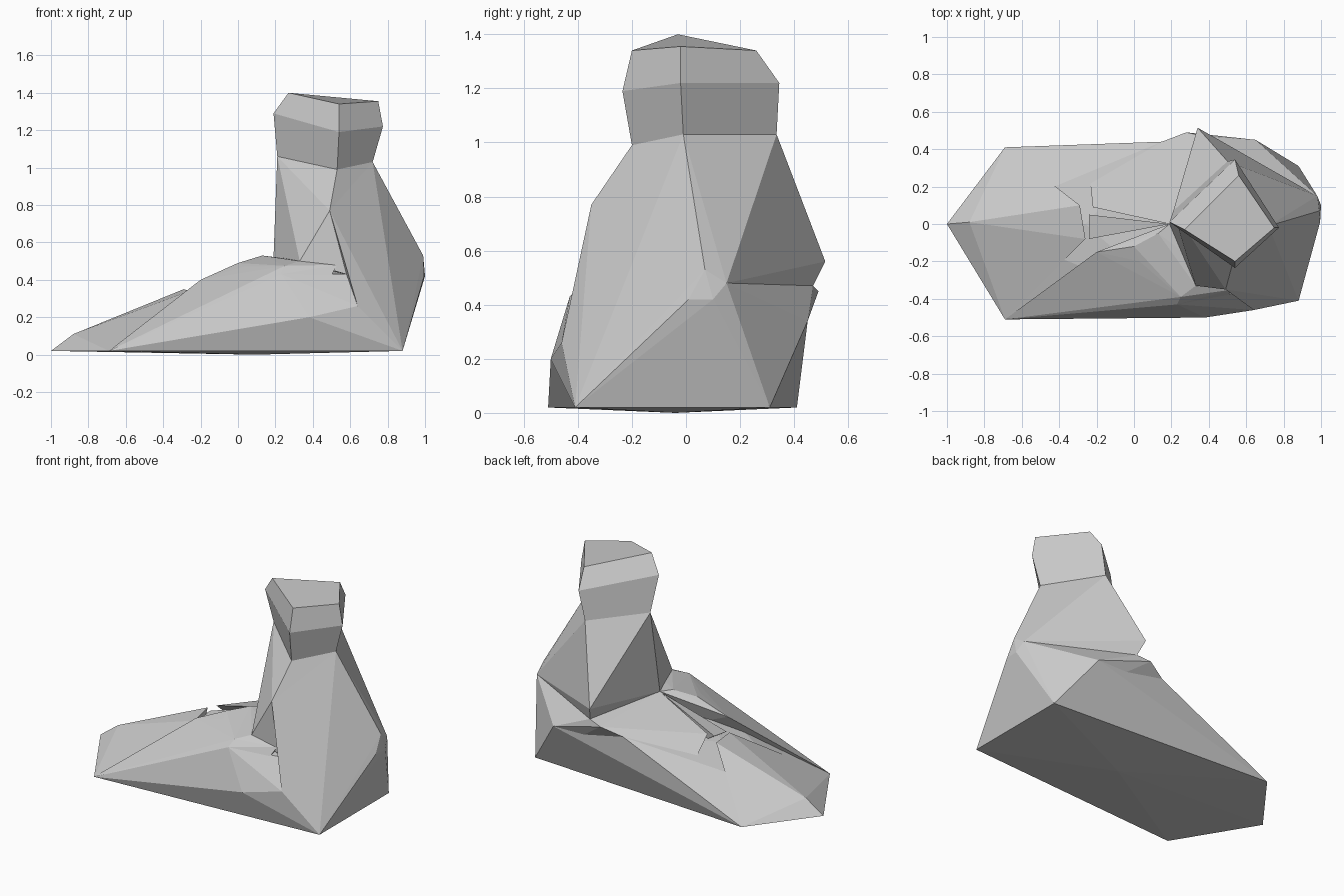
import bpy
import bmesh

default_cube = bpy.data.objects.get("Cube")
if default_cube:
    bpy.data.objects.remove(default_cube, do_unlink=True)

# Plain stone material
stone_color = (.6, .6, .6, 1)
stone = bpy.data.materials.new("grey stone")
stone.use_nodes = True
stone.diffuse_color = stone_color
shader = stone.node_tree.nodes["Principled BSDF"]
shader.inputs["Base Color"].default_value = stone_color
shader.inputs["Roughness"].default_value = .9


def finish(name, bm):
    """Turn a bmesh into a flat shaded stone object."""
    bmesh.ops.recalc_face_normals(bm, faces=bm.faces)
    mesh = bpy.data.meshes.new(name)
    bm.to_mesh(mesh)
    bm.free()
    mesh.materials.append(stone)
    rock = bpy.data.objects.new(name, mesh)
    bpy.context.collection.objects.link(rock)
    return rock


def chiselled_rock(name, corners):
    """Faceted boulder wrapped tightly around a few corner points."""
    bm = bmesh.new()
    for corner in corners:
        bm.verts.new(corner)
    result = bmesh.ops.convex_hull(bm, input=bm.verts)
    loose = {v for v in result["geom_interior"] + result["geom_unused"]
             if isinstance(v, bmesh.types.BMVert)}
    bmesh.ops.delete(bm, geom=list(loose), context="VERTS")
    return finish(name, bm)


def stacked_rock(name, rings):
    """Column of facets bridging matching rings, closed at both ends."""
    bm = bmesh.new()
    loops = [[bm.verts.new(corner) for corner in ring] for ring in rings]
    for lower, upper in zip(loops, loops[1:]):
        for i in range(len(lower)):
            j = (i + 1) % len(lower)
            bm.faces.new((lower[i], lower[j], upper[j], upper[i]))
    bm.faces.new(loops[0][::-1])
    bm.faces.new(loops[-1])
    return finish(name, bm)


# Rings run left edge, front edge, heel edge, back edge
neck = [(.21, .07, 1.06), (.53, -.2, .99), (.72, -.01, 1.03), (.5, .335, 1.03)]
brow = [(.19, .01, 1.29), (.54, -.235, 1.19), (.775, -.02, 1.22), (.54, .345, 1.22)]
crown = [(.27, -.03, 1.4), (.54, -.2, 1.34), (.75, -.02, 1.355), (.56, .26, 1.34)]
stacked_rock("tower_head", [neck, brow, crown])

# Points where the tower meets the base
tower_front = (.49, -.35, .77)
tower_foot = (.58, -.36, .43)
shoulder = (.99, .07, .53)
shoulder_back = (.98, .15, .48)
overhang = (.37, .47, .47)
summit = (.19, 0, .52)

# Flaring column below the neck, with an overhanging skirt at the back
chiselled_rock("tower_column", neck + [
    tower_front, (.33, -.33, .5), tower_foot, summit,
    (.34, .515, .56), shoulder, shoulder_back, overhang,
])

# Ground outline shared by the foundation and the toe
toe_tip = (-1, 0, .02)
toe_front = (-.69, -.51, .02)
toe_back = (-.69, .41, .02)
heel_front = (.88, -.41, .02)
heel_back = (.88, .31, .02)

# Points on the heel and the sides of the base
heel_ledge = [(.995, .01, .42), (1, .1, .42)]
hip = (.64, -.46, .26)
flank = (.38, -.5, .2)
back_bulge = (.65, .45, .34)
back_rim = (.28, .49, .45)
back_slope = (.15, .44, .4)
back_dip = (-.24, .28, .25)

# Foundation with a slightly bulging underside
chiselled_rock("foundation", [
    toe_tip, toe_front, toe_back, heel_front, heel_back, (.09, -.04, 0),
    flank, hip, tower_foot, shoulder_back, back_bulge,
    back_slope, back_dip, (-.13, -.485, .11), (.23, -.43, .43),
    (-.26, 0, .31), (-.88, .01, .1),
] + heel_ledge)

# Heel side running smoothly from the column down to the ledge
chiselled_rock("heel_flank", heel_ledge + [
    tower_front, neck[2], tower_foot, hip, shoulder, shoulder_back, heel_front,
])

# Rounded rear corner under the overhang
chiselled_rock("rear_corner", [
    back_rim, back_slope, overhang, back_bulge, shoulder_back, heel_back,
    (.4, .2, .3),
])

# Raised plates on the slope, split by shallow cracks
chiselled_rock("front_ridge", [
    toe_front, (-.13, -.485, .11), flank, (.23, -.43, .43),
    (.25, -.39, .475), (.53, -.35, .48), (.33, -.33, .5),
    (.03, -.2, .47), (0, -.12, .49), (.13, -.05, .53),
    (-.2, -.15, .4), summit, (.3, -.1, .2),
])
chiselled_rock("middle_wedge", [
    summit, (-.24, .05, .36), (-.24, -.08, .34), (0, 0, .2),
])
chiselled_rock("back_plate", [
    summit, (-.22, .09, .385), back_dip, back_slope, back_rim, overhang,
    (0, .2, .2),
])
chiselled_rock("toe_plate", [
    toe_tip, toe_front, toe_back, (-.88, .01, .11), (-.6, .22, .14),
    (-.29, .1, .35), (-.26, -.08, .34), (-.3, 0, .1),
])
